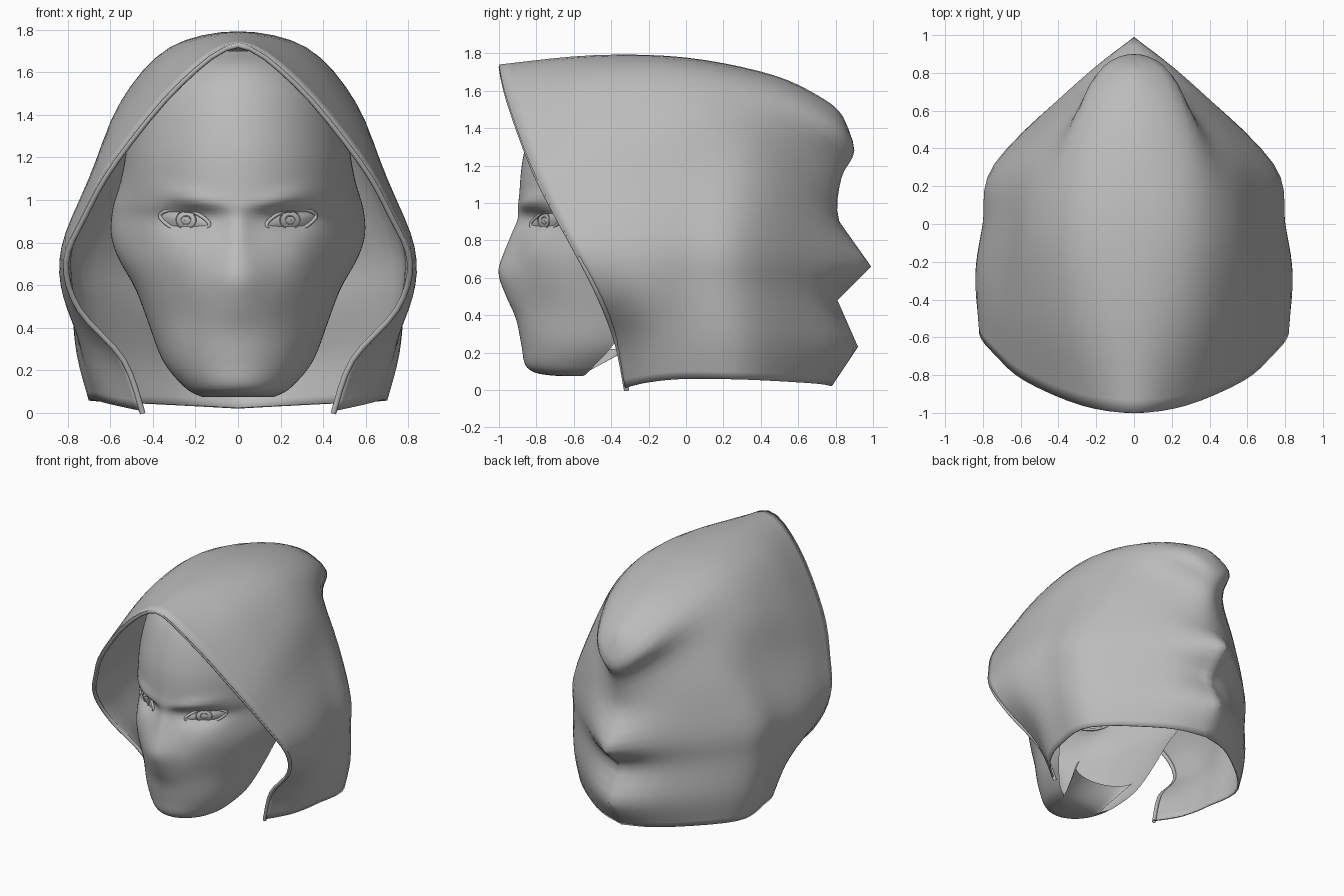
import bpy, bmesh
from math import sin, cos, pi, exp, sqrt
from mathutils import Vector

if "Cube" in bpy.data.objects:
    bpy.data.objects.remove(bpy.data.objects["Cube"])

grey = bpy.data.materials.new("plain grey")
grey.use_nodes = True
grey.diffuse_color = (0.5, 0.5, 0.5, 1)
grey.node_tree.nodes["Principled BSDF"].inputs["Base Color"].default_value = (0.5, 0.5, 0.5, 1)


def spline(pts, steps, before=None, after=None):
    """Smooth curve through points, with optional ghost points past the ends."""
    p = [before or pts[0], *pts, after or pts[-1]]
    out = []
    for i in range(1, len(p) - 2):
        a, b, c, d = p[i - 1:i + 3]
        for k in range(steps):
            t = k / steps
            out.append(b + (c - a) * t / 2 + (a - b * 2.5 + c * 2 - d / 2) * t * t
                       + ((b - c) * 3 + d - a) * t ** 3 / 2)
    return out + [pts[-1]]


def flip(v):
    return Vector((-v.x, v.y, v.z))


def finish(obj, angle):
    """Apply modifiers, colour and smooth one object."""
    bpy.ops.object.select_all(action="DESELECT")
    obj.select_set(True)
    bpy.context.view_layer.objects.active = obj
    for m in list(obj.modifiers):
        bpy.ops.object.modifier_apply(modifier=m.name)
    if not obj.data.materials:
        obj.data.materials.append(grey)
    if obj.type == "MESH":
        bpy.ops.object.shade_smooth_by_angle(angle=angle)
    return obj


def grid(name, rows):
    """Skin a list of equal rows of points."""
    n = len(rows[0])
    faces = [(i * n + j, i * n + j + 1, (i + 1) * n + j + 1, (i + 1) * n + j)
             for i in range(len(rows) - 1) for j in range(n - 1)]
    mesh = bpy.data.meshes.new(name)
    mesh.from_pydata([v for r in rows for v in r], [], faces)
    obj = bpy.data.objects.new(name, mesh)
    bpy.context.collection.objects.link(obj)
    return obj


def tube(name, pts, radius, cyclic=False):
    curve = bpy.data.curves.new(name, "CURVE")
    curve.dimensions = "3D"
    curve.bevel_depth = radius
    curve.bevel_resolution = 2
    s = curve.splines.new("POLY")
    s.points.add(len(pts) - 1)
    for q, v in zip(s.points, pts):
        q.co = (*v, 1)
    s.use_cyclic_u = cyclic
    s.use_smooth = True
    obj = bpy.data.objects.new(name, curve)
    bpy.context.collection.objects.link(obj)
    return finish(obj, pi)


# Hood: rows from the front rim round to the back seam, as heights (front, middle,
# back) and plan points (x, y), all in hundredths
HOOD = [
    ((174, 176.5, 146), (0, -100, 0, -50, 0, 0, 0, 47, 0, 75, 0, 84)),
    ((156, 170, 128), (28, -96, 32, -50, 32, 0, 28, 48, 19, 80, 0, 90)),
    ((120, 147, 113), (58, -83, 57, -45, 54, 0, 44, 38, 21, 70, 0, 83)),
    ((94, 115, 90), (73, -70, 71, -40, 66, 0, 59, 36, 30, 68, 0, 82)),
    ((72, 80, 66), (82, -58, 83, -30, 79, 0, 73, 32, 30, 75, 0, 99)),
    ((50, 56, 48), (76, -47, 82, -25, 79, 0, 73, 32, 30, 71, 0, 81)),
    ((26, 29, 23), (55, -38, 70, -20, 74, 0, 72, 33, 30, 74, 0, 92)),
    ((1, 6, 2), (46, -33, 60, -20, 67, 0, 67, 33, 28, 68, 0, 78)),
]
control = []
for (zf, zm, zb), plan in HOOD:
    a = 2 * (zf - 2 * zm + zb)
    row = []
    for i, t in enumerate((0, .2, .45, .7, .9, 1)):
        row.append(Vector((plan[2 * i], plan[2 * i + 1], zf + (zb - zf - a) * t + a * t * t)) / 100)
    control.append(row)

lengthwise = [spline(r, 5, after=flip(r[-2]) if i < 4 else None) for i, r in enumerate(control)]
columns = [spline(list(c), 4, before=flip(c[1])) for c in zip(*lengthwise)]
for c in columns:
    for v in c:
        v.x = max(v.x, 0)
# The lower back seam zigzags in straight steps
seam = [r[-1] for r in control]
for i in range(3, 7):
    for k in range(4):
        columns[-1][4 * i + k] = seam[i].lerp(seam[i + 1], k / 4)
hood = grid("hood", columns)
mirror = hood.modifiers.new("mirror", "MIRROR")
mirror.use_clip = True
mirror.merge_threshold = 0.001
bm = bmesh.new()
bm.from_mesh(hood.data)
bmesh.ops.remove_doubles(bm, verts=bm.verts, dist=0.0005)
bmesh.ops.dissolve_degenerate(bm, edges=bm.edges, dist=0.0005)
bm.faces.ensure_lookup_table()
side = max(bm.faces, key=lambda f: f.calc_center_median().x)
if side.normal.x < 0:
    bmesh.ops.reverse_faces(bm, faces=bm.faces)
bm.to_mesh(hood.data)
bm.free()
shell = hood.modifiers.new("cloth", "SOLIDIFY")
shell.thickness = 0.012
shell.offset = -1
finish(hood, 1.6)

# Rolled hem along the front opening
inset = Vector((0, 0.012, -0.012))
hem = [v + inset - Vector((min(v.x, 0.012), 0, 0)) for v in columns[0]]
tube("hood_hem", [flip(v) for v in reversed(hem)] + hem[1:], 0.014)


# Face: rows of (height, front, half width, back edge), starting under the jaw
FACE = [
    (.22, -.46, .24, -.3), (.09, -.57, .17, -.54), (.08, -.74, .18, -.54), (.12, -.85, .25, -.5),
    (.24, -.88, .35, -.39), (.42, -.91, .42, -.28), (.58, -.94, .47, -.22), (.72, -.92, .51, -.18),
    (.9, -.88, .52, -.15), (1.02, -.89, .53, -.15), (1.25, -.87, .52, -.15), (1.5, -.79, .45, -.18),
    (1.63, -.68, .33, -.2), (1.7, -.5, .2, -.25),
]


def bell(d, width):
    return exp(-(d / width) ** 2)


def sculpt(x, z):
    """Forward and backward relief of nose, brows, sockets, cheeks and mask."""
    s = abs(x)
    nose = -0.065 * bell(z - 0.65, 0.14) * bell(s, 0.13) - 0.03 * bell(z - 0.85, 0.12) * bell(s, 0.06)
    mask = -0.015 * bell(z - 0.47, 0.08) * bell(s, 0.16)
    socket = 0.075 * bell(s - 0.24, 0.14) * bell(z - 0.91, 0.055)
    brow = -0.025 * bell(z - 0.98 - 0.2 * (s - 0.08), 0.035) * bell(s - 0.22, 0.15)
    cheek = -0.02 * bell(s - 0.3, 0.1) * bell(z - 0.74, 0.1) + 0.02 * bell(s - 0.28, 0.1) * bell(z - 0.48, 0.14)
    return nose + mask + socket + brow + cheek


# Rows are smoothed as (width, front, height) and (back) splines; the sides flare at the ears
fronts = spline([Vector((w, f, z)) for z, f, w, b in FACE], 6)
backs = spline([Vector((0, b, z)) for z, f, w, b in FACE], 6)
rows = []
for p, q in zip(fronts, backs):
    row = []
    for j in range(65):
        a = pi * (j / 64 - 0.5)
        x = p.x * sin(a)
        y = p.y + (q.y - p.y) * (1 - cos(a))
        flare = 0.08 * bell(p.z - 0.86, 0.2) * sin(a) ** 15
        row.append(Vector((x + flare, y + sculpt(x, p.z) * cos(a), p.z)))
    rows.append(row)
finish(grid("face", rows), pi)


def skin_y(x, z):
    """Depth of the face surface at a point."""
    p, q = min(zip(fronts[12:], backs[12:]), key=lambda r: abs(r[0].z - z))
    c = sqrt(max(0, 1 - (x / p.x) ** 2))
    return p.y + (q.y - p.y) * (1 - c) + sculpt(x, z) * c


# Eyes: almond plates with lids and iris rings
for name, s in (("left", 1), ("right", -1)):
    cx, cz = 0.25, 0.905

    def almond(t, k, lift):
        u = cos(t)
        height = 0.05 if sin(t) > 0 else 0.056
        x = cx + 0.112 * u * k
        z = cz + height * sin(t) * (1 - 0.3 * u * u) * k + 0.02 * u * k
        return Vector((s * x, skin_y(x, cz) - lift, z))

    turns = [2 * pi * i / 32 for i in range(33)]
    bulge = [[almond(t, k, 0.012 + 0.02 * (1 - k * k)) for t in turns] for k in (1, .8, .6, .4, .2, .01)]
    finish(grid(name + "_eye", bulge), pi)
    tube(name + "_eyelid", [almond(t, 1.04, 0.014) for t in turns[:-1]], 0.009, True)
    for part, radius in (("iris", 0.047), ("pupil", 0.022)):
        ring = []
        for t in turns[:-1]:
            x, z = cx - 0.005 + radius * cos(t), cz + 0.002 + radius * 0.9 * sin(t)
            ring.append(Vector((s * x, skin_y(x, cz) - 0.029, z)))
        tube(name + "_" + part, ring, 0.003, True)
